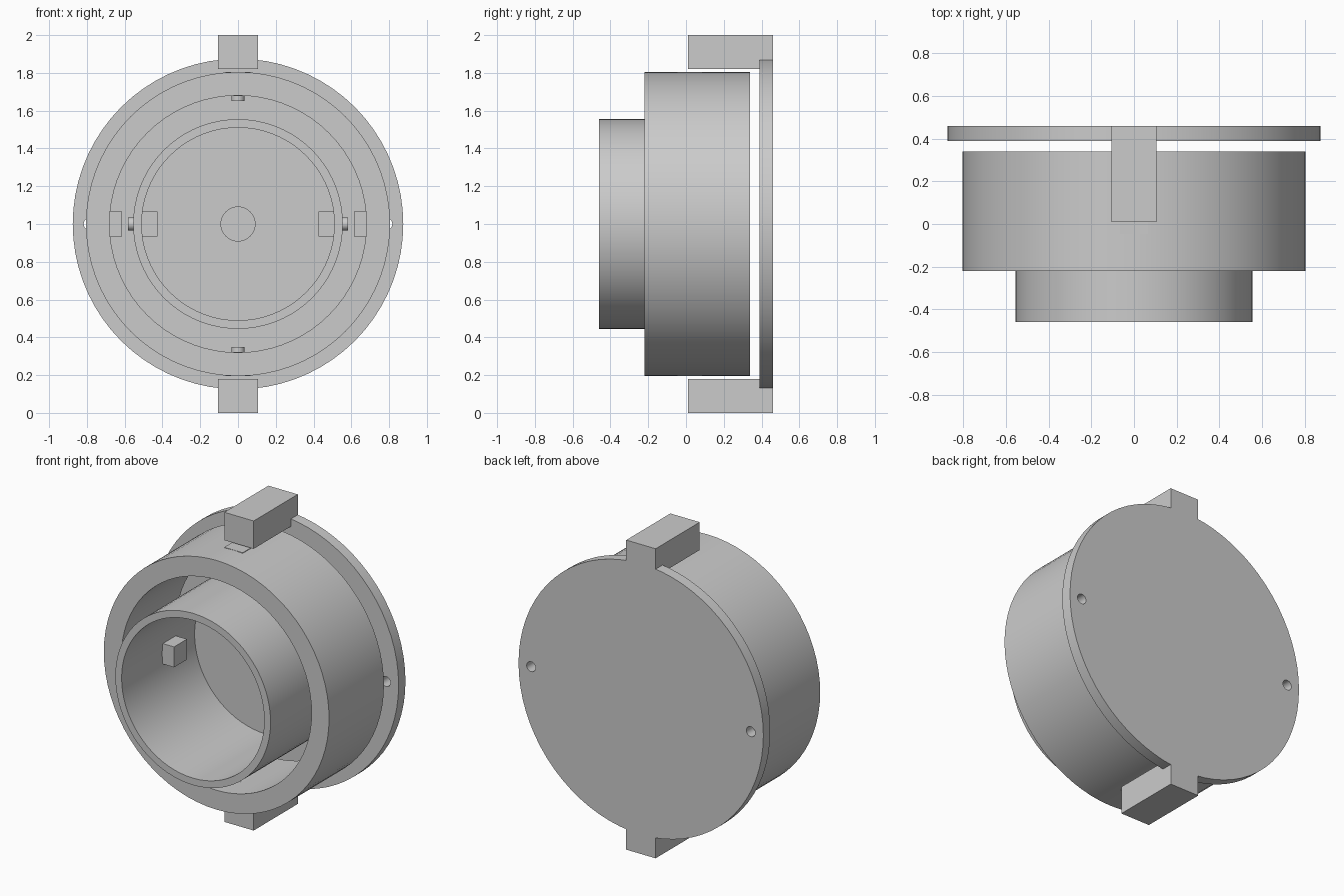
import bpy, bmesh, math
from mathutils import Matrix, Vector

if "Cube" in bpy.data.objects:
    bpy.data.objects.remove(bpy.data.objects["Cube"])

CZ = 1.0        # height of the common axis
PIVOT = 0.02    # y of the pivot axes
SEG = 72


def add_object(name, bm):
    bmesh.ops.recalc_face_normals(bm, faces=bm.faces)
    mesh = bpy.data.meshes.new(name)
    bm.to_mesh(mesh)
    bm.free()
    ob = bpy.data.objects.new(name, mesh)
    bpy.context.collection.objects.link(ob)
    return ob


def smooth(ob):
    bpy.ops.object.select_all(action='DESELECT')
    ob.select_set(True)
    bpy.context.view_layer.objects.active = ob
    bpy.ops.object.shade_smooth_by_angle(angle=math.radians(30))


def lathe(name, profile):
    """Revolve a closed (radius, y) profile around the y axis."""
    bm = bmesh.new()
    rings = []
    for i in range(SEG):
        a = 2 * math.pi * i / SEG
        rings.append([bm.verts.new((r * math.cos(a), y, CZ + r * math.sin(a)))
                      for r, y in profile])
    n = len(profile)
    for i in range(SEG):
        p, q = rings[i], rings[(i + 1) % SEG]
        for j in range(n):
            k = (j + 1) % n
            bm.faces.new((p[j], p[k], q[k], q[j]))
    ob = add_object(name, bm)
    smooth(ob)
    return ob


def box(name, lo, hi):
    lo, hi = Vector(lo), Vector(hi)
    bm = bmesh.new()
    bmesh.ops.create_cube(bm, size=1, matrix=Matrix.Translation((lo + hi) / 2)
                          @ Matrix.Diagonal((*(hi - lo), 1)))
    return add_object(name, bm)


def rod(name, start, end, radius, seg=24):
    start, end = Vector(start), Vector(end)
    d = end - start
    rot = d.to_track_quat('Z', 'Y').to_matrix().to_4x4()
    bm = bmesh.new()
    bmesh.ops.create_cone(bm, cap_ends=True, segments=seg, radius1=radius,
                          radius2=radius, depth=d.length,
                          matrix=Matrix.Translation((start + end) / 2) @ rot)
    return add_object(name, bm)


def boolean(ob, other, op):
    m = ob.modifiers.new(op.lower(), 'BOOLEAN')
    m.operation, m.object, m.solver = op, other, 'EXACT'
    bpy.context.view_layer.objects.active = ob
    bpy.ops.object.modifier_apply(modifier=m.name)
    bpy.data.objects.remove(other)


# Back plate with two arms and two screw holes
plate = rod("back_plate", (0, 0.39, CZ), (0, 0.46, CZ), 0.875, SEG)
for s in (1, -1):
    z0, z1 = sorted((CZ + s * 0.82, CZ + s))
    boolean(plate, box("arm", (-0.105, 0.01, z0), (0.105, 0.46, z1)), 'UNION')
for s in (1, -1):
    boolean(plate, rod("hole", (s * 0.785, 0.3, CZ), (s * 0.785, 0.6, CZ), 0.032), 'DIFFERENCE')
smooth(plate)

# Outer gimbal ring
lathe("outer_ring", [(0.805, -0.22), (0.805, 0.34), (0.68, 0.34), (0.68, -0.22)])

# Inner cup with a small hole in its floor
lathe("inner_cup", [(0.555, -0.46), (0.555, 0.33), (0.09, 0.33),
                    (0.09, 0.285), (0.51, 0.285), (0.51, -0.46)])

# Pivot blocks and pins
H = 0.066
for s, side in ((1, "a"), (-1, "b")):
    for name, r0, r1 in (("cup_block_", 0.425, 0.54), ("ring_block_", 0.615, 0.745)):
        x0, x1 = sorted((s * r0, s * r1))
        box(name + side, (x0, PIVOT - H, CZ - H), (x1, PIVOT + H, CZ + H))
    z0, z1 = sorted((CZ + s * 0.677, CZ + s * 0.806))
    box("ring_pivot_block_" + side, (-H, PIVOT - H, z0), (H, PIVOT + H, z1))
    smooth(rod("cup_pin_" + side, (s * 0.52, PIVOT, CZ), (s * 0.582, PIVOT, CZ), 0.035))
    smooth(rod("ring_pin_" + side, (0, PIVOT, CZ + s * 0.65), (0, PIVOT, CZ + s * 0.72), 0.035))
